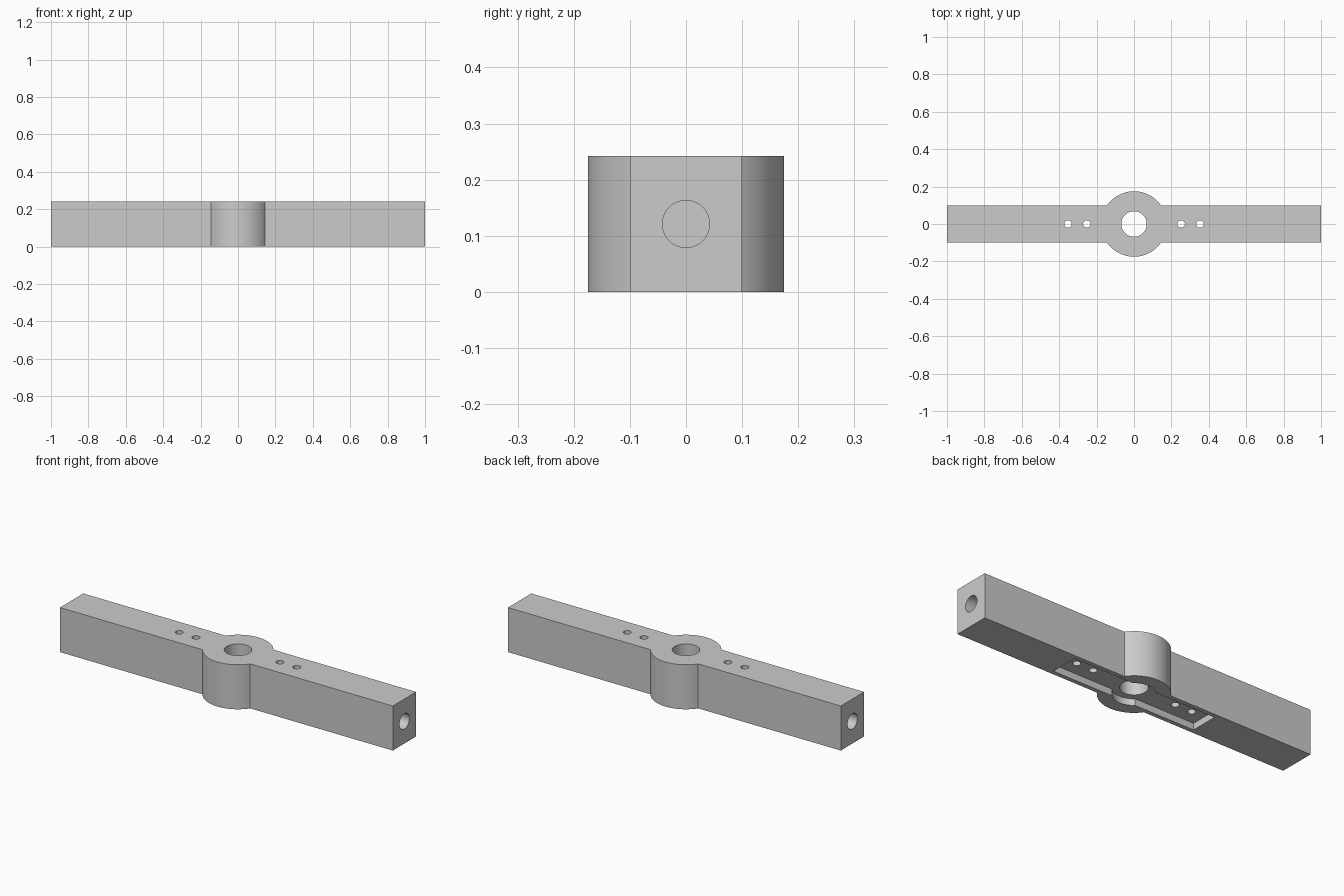
import bpy, bmesh, math
from mathutils import Matrix

old = bpy.data.objects.get("Cube")
if old:
    bpy.data.objects.remove(old, do_unlink=True)

HEIGHT = 0.242
grey = bpy.data.materials.new("plain grey")
grey.use_nodes = True
color = (0.6, 0.6, 0.6, 1)
grey.diffuse_color = color
grey.node_tree.nodes["Principled BSDF"].inputs["Base Color"].default_value = color


def add_object(name, bm):
    bmesh.ops.recalc_face_normals(bm, faces=bm.faces)
    mesh = bpy.data.meshes.new(name)
    bm.to_mesh(mesh)
    bm.free()
    mesh.materials.append(grey)
    obj = bpy.data.objects.new(name, mesh)
    bpy.context.collection.objects.link(obj)
    return obj


def bar_with_hub(name, length, width, radius, bottom, top, steps=48):
    """Extrude a straight bar outline with a round bulge in the middle."""
    start = math.asin(width / radius)
    arc = [start + (math.pi - 2 * start) * i / steps for i in range(steps + 1)]
    half = [(length, width)]
    half += [(radius * math.cos(a), radius * math.sin(a)) for a in arc]
    half.append((-length, width))
    outline = half + [(-x, -y) for x, y in half]
    bm = bmesh.new()
    face = bm.faces.new([bm.verts.new((x, y, bottom)) for x, y in outline])
    grown = bmesh.ops.extrude_face_region(bm, geom=[face])["geom"]
    verts = [v for v in grown if isinstance(v, bmesh.types.BMVert)]
    bmesh.ops.translate(bm, verts=verts, vec=(0, 0, top - bottom))
    return add_object(name, bm)


def drill(name, radius, depth, location, along_x=False, sides=48):
    bm = bmesh.new()
    bmesh.ops.create_cone(bm, cap_ends=True, segments=sides, radius1=radius,
                          radius2=radius, depth=depth)
    turn = Matrix.Rotation(math.pi / 2 if along_x else 0, 4, "Y")
    bmesh.ops.transform(bm, matrix=Matrix.Translation(location) @ turn, verts=bm.verts)
    return add_object(name, bm)


# Solid arm with its round hub
body = bar_with_hub("hub_arm", 1, 0.1, 0.175, 0, HEIGHT)

# Underside recess, centre bore, screw holes and blind holes in both ends
cutters = [bar_with_hub("recess_cutter", 0.43, 0.077, 0.105, -0.1, 0.036),
           drill("bore_cutter", 0.068, 1, (0, 0, 0.1), sides=64)]
for side in (-1, 1):
    for x in (0.252, 0.353):
        cutters.append(drill("screw_hole_cutter", 0.02, 1, (side * x, 0, 0.1), sides=32))
    cutters.append(drill("end_hole_cutter", 0.042, 0.8, (side, 0, HEIGHT / 2), True))

bpy.ops.object.select_all(action="DESELECT")
bpy.context.view_layer.objects.active = body
body.select_set(True)
for cutter in cutters:
    cutter.hide_render = True
    mod = body.modifiers.new("cut", "BOOLEAN")
    mod.operation = "DIFFERENCE"
    mod.solver = "EXACT"
    mod.object = cutter
    bpy.ops.object.modifier_apply(modifier=mod.name)
for cutter in cutters:
    bpy.data.objects.remove(cutter, do_unlink=True)

bpy.ops.object.shade_smooth_by_angle(angle=math.radians(30))
